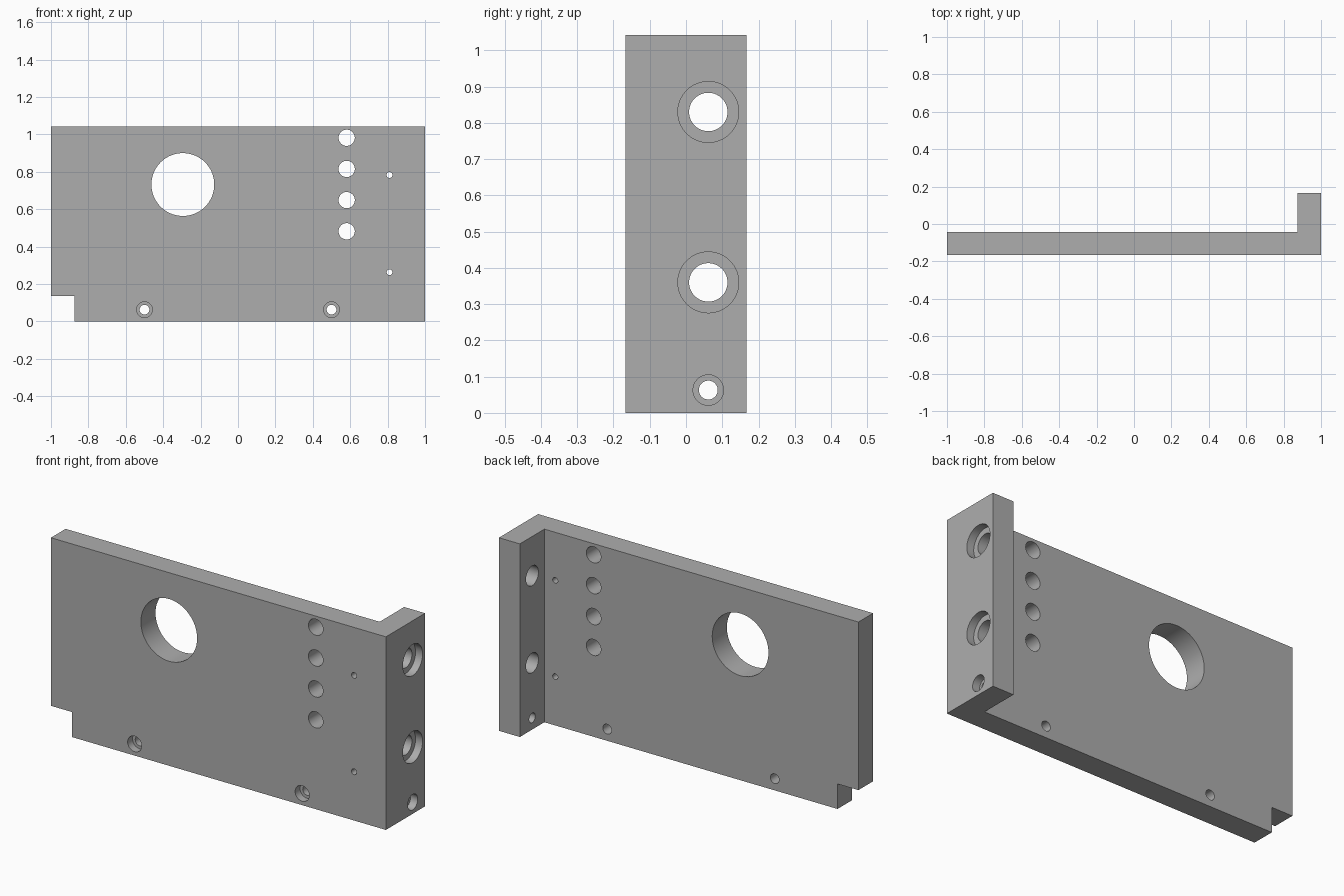
import bpy
import bmesh
from math import pi
from mathutils import Matrix, Vector

cube = bpy.data.objects.get("Cube")
if cube:
    bpy.data.objects.remove(cube, do_unlink=True)

HEIGHT, THICK, HALF_D = 1.042, 0.125, 0.167

grey = bpy.data.materials.new("machined grey")
grey.use_nodes = True
colour = (0.42, 0.42, 0.42, 1)
grey.diffuse_color = colour
grey.node_tree.nodes["Principled BSDF"].inputs["Base Color"].default_value = colour


def make_object(name, bm):
    mesh = bpy.data.meshes.new(name)
    bm.to_mesh(mesh)
    bm.free()
    obj = bpy.data.objects.new(name, mesh)
    bpy.context.collection.objects.link(obj)
    mesh.materials.append(grey)
    return obj


def extrude_profile(name, points, direction):
    bm = bmesh.new()
    face = bm.faces.new([bm.verts.new(p) for p in points])
    result = bmesh.ops.extrude_face_region(bm, geom=[face])
    verts = [v for v in result["geom"] if isinstance(v, bmesh.types.BMVert)]
    bmesh.ops.translate(bm, verts=verts, vec=direction)
    bmesh.ops.recalc_face_normals(bm, faces=bm.faces)
    return make_object(name, bm)


def cut(target, cutter):
    mod = target.modifiers.new(cutter.name, "BOOLEAN")
    mod.operation = "DIFFERENCE"
    mod.solver = "EXACT"
    mod.object = cutter
    cutter.hide_render = True
    bpy.context.view_layer.objects.active = target
    bpy.ops.object.modifier_apply(modifier=mod.name)
    bpy.data.objects.remove(cutter, do_unlink=True)


def drill(target, centre, radius, axis, depth):
    """Cylindrical hole centred on a point, along the y or x axis."""
    bm = bmesh.new()
    turn = Matrix.Rotation(pi / 2, 4, "X" if axis == "y" else "Y")
    bmesh.ops.create_cone(bm, cap_ends=True, segments=64, radius1=radius,
                          radius2=radius, depth=depth,
                          matrix=Matrix.Translation(Vector(centre)) @ turn)
    cut(target, make_object("drill", bm))


# L-shaped body: a thin front plate with a flange turned back at its left end
outline = [(-1, -HALF_D), (1, -HALF_D), (1, HALF_D), (1 - THICK, HALF_D),
           (1 - THICK, THICK - HALF_D), (-1, THICK - HALF_D)]
bracket = extrude_profile("angle_bracket", [(x, y, 0) for x, y in outline],
                          (0, 0, HEIGHT))

# Notch in the bottom corner at the free end
notch = [(-1.1, -0.1), (-0.875, -0.1), (-0.875, 0.135), (-1.1, 0.135)]
cut(bracket, extrude_profile("notch", [(x, -0.5, z) for x, z in notch], (0, 1, 0)))

# Plain holes through the plate: window, column of four, two pin holes
plate_holes = [(-0.295, 0.732, 0.168)]
plate_holes += [(0.581, 0.482 + i * 0.1667, 0.0435) for i in range(4)]
plate_holes += [(0.81, z, 0.0155) for z in (0.263, 0.783)]
for x, z, r in plate_holes:
    drill(bracket, (x, THICK / 2 - HALF_D, z), r, "y", 0.2)

# Counterbored screw holes at the foot of the plate
BORE = 0.042
for x in (-0.5, 0.5):
    drill(bracket, (x, THICK / 2 - HALF_D, 0.063), 0.026, "y", 0.2)
    drill(bracket, (x, -HALF_D, 0.063), 0.042, "y", 2 * BORE)

# Counterbored screw holes through the flange
for z, r_hole, r_bore in ((0.063, 0.026, 0.042), (0.36, 0.053, 0.084),
                          (0.83, 0.053, 0.084)):
    drill(bracket, (1 - THICK / 2, 0.0615, z), r_hole, "x", 0.2)
    drill(bracket, (1, 0.0615, z), r_bore, "x", 2 * BORE)

# Smooth hole walls with crisp edges
bpy.ops.object.select_all(action="DESELECT")
bracket.select_set(True)
bpy.context.view_layer.objects.active = bracket
bpy.ops.object.shade_smooth_by_angle(angle=pi / 6)
